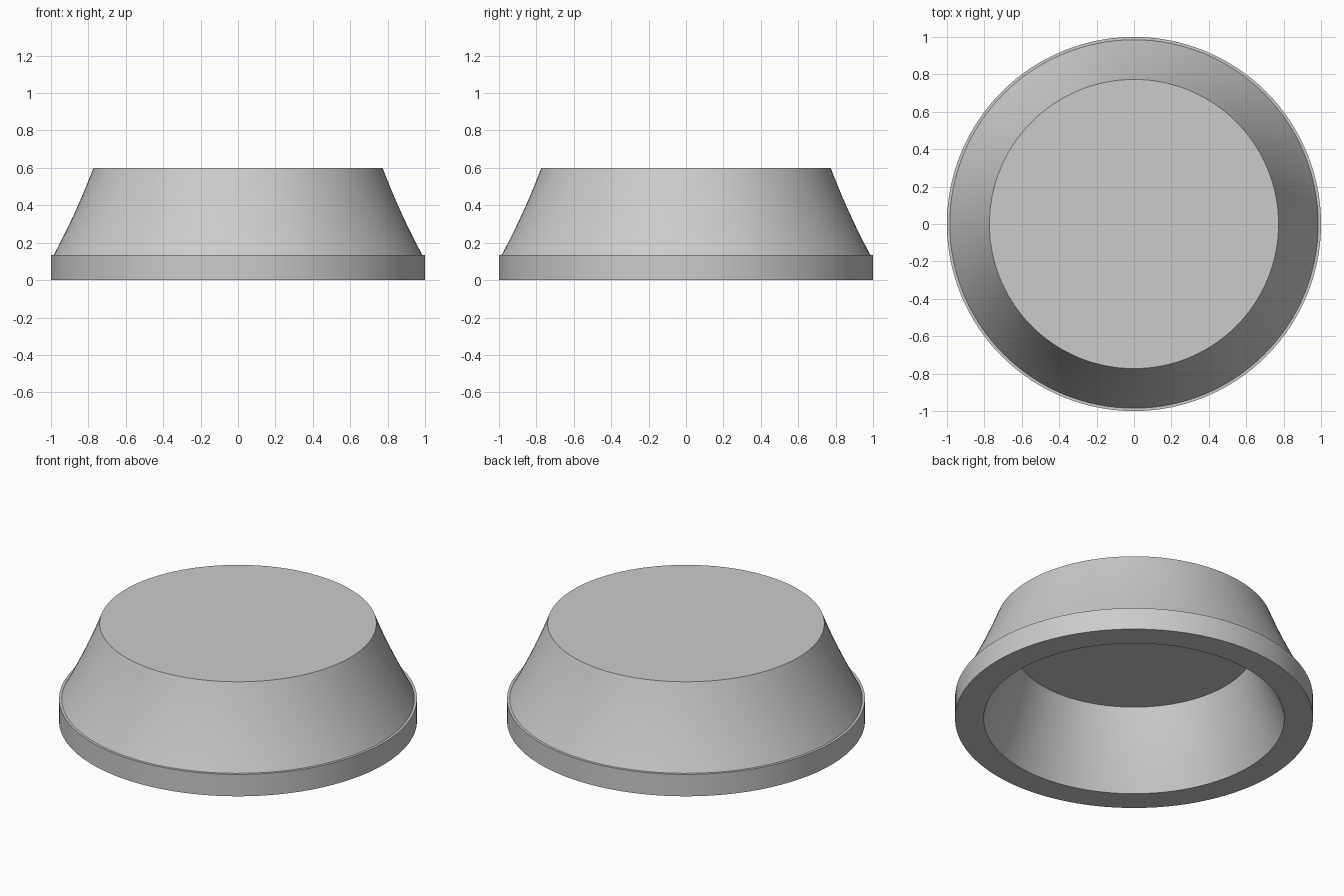
import bpy
import bmesh
import math

cube = bpy.data.objects.get("Cube")
if cube:
    bpy.data.objects.remove(cube, do_unlink=True)

SEGMENTS = 128

grey = bpy.data.materials.new("plain grey")
grey.use_nodes = True
grey.diffuse_color = (0.6, 0.6, 0.6, 1)
grey.node_tree.nodes["Principled BSDF"].inputs["Base Color"].default_value = grey.diffuse_color


def bow(start, middle, end, steps=10):
    """Quadratic curve through three radius/height points."""
    points = []
    for i in range(steps + 1):
        t = i / steps
        a, b, c = (1 - t) * (1 - 2 * t), 4 * t * (1 - t), t * (2 * t - 1)
        points.append(tuple(a * s + b * m + c * e for s, m, e in zip(start, middle, end)))
    return points


def lathe(name, profile):
    """Spin a profile whose two ends lie off the axis and cap both ends."""
    bm = bmesh.new()
    rings = []
    for r, z in profile:
        rings.append([bm.verts.new((r * math.cos(a), r * math.sin(a), z))
                      for a in (math.tau * i / SEGMENTS for i in range(SEGMENTS))])
    for low, high in zip(rings, rings[1:]):
        for i in range(SEGMENTS):
            j = (i + 1) % SEGMENTS
            bm.faces.new((low[i], low[j], high[j], high[i]))
    bm.faces.new(rings[0])
    bm.faces.new(rings[-1])
    bmesh.ops.recalc_face_normals(bm, faces=bm.faces)
    mesh = bpy.data.meshes.new(name)
    bm.to_mesh(mesh)
    bm.free()
    mesh.materials.append(grey)
    obj = bpy.data.objects.new(name, mesh)
    bpy.context.collection.objects.link(obj)
    return obj


# Hollow underside, from the ceiling down to the opening
hollow = bow((0.67, 0.46), (0.745, 0.23), (0.84, 0))
# Bottom rim, narrow ledge, then the flared wall up to the flat top
rim = [(1, 0), (1, 0.135)]
wall = bow((0.985, 0.135), (0.87, 0.367), (0.773, 0.6))

cap = lathe("hollow_cap", hollow + rim + wall)

bpy.ops.object.select_all(action='DESELECT')
cap.select_set(True)
bpy.context.view_layer.objects.active = cap
bpy.ops.object.shade_smooth_by_angle(angle=math.radians(30))
